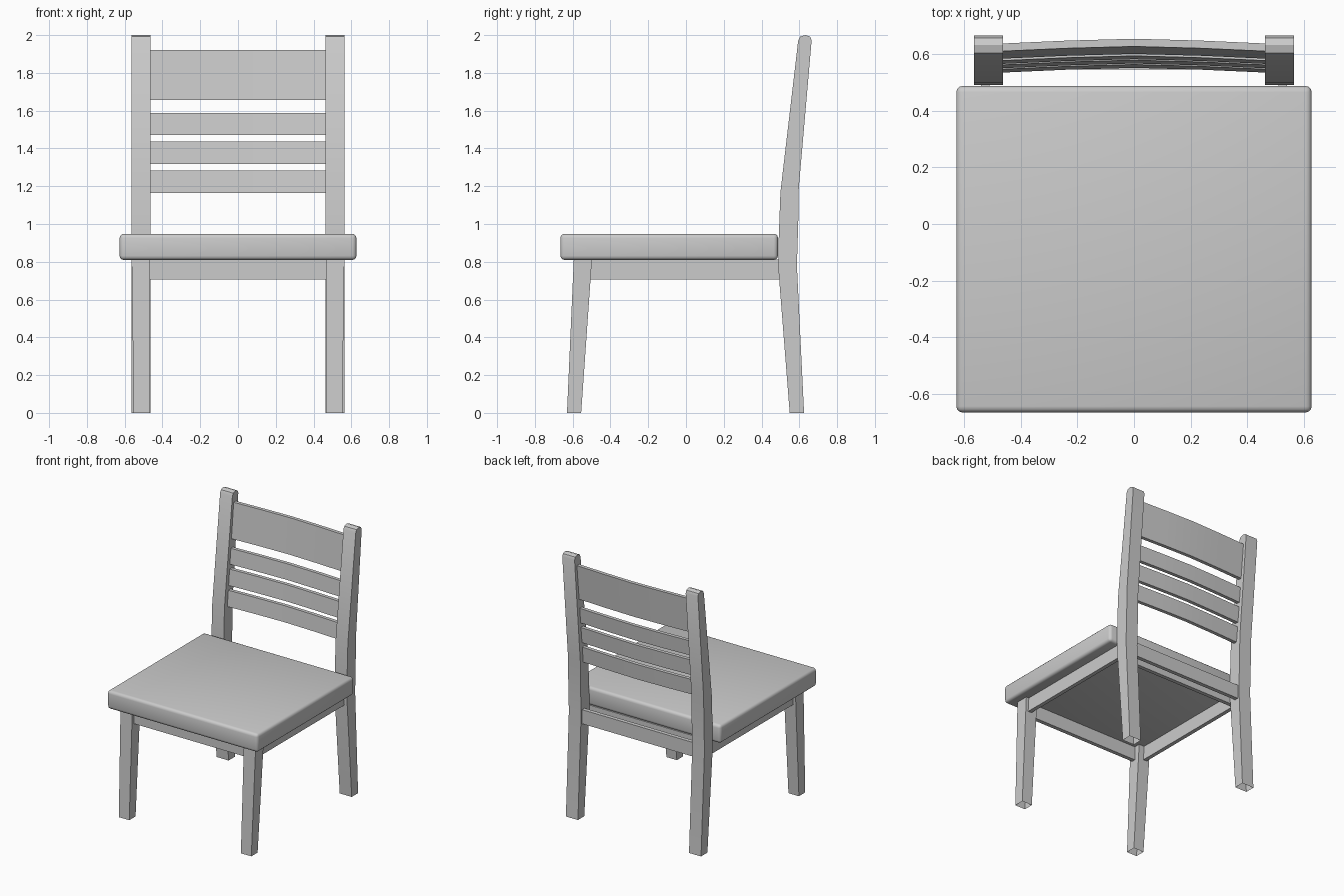
import bpy, bmesh
from mathutils import Vector

if "Cube" in bpy.data.objects:
    bpy.data.objects.remove(bpy.data.objects["Cube"])


def make_object(name, bm, mirror=False, smooth=False):
    bmesh.ops.recalc_face_normals(bm, faces=bm.faces)
    mesh = bpy.data.meshes.new(name)
    bm.to_mesh(mesh)
    bm.free()
    obj = bpy.data.objects.new(name, mesh)
    bpy.context.collection.objects.link(obj)
    if smooth:
        shade_smooth(obj)
    if mirror:
        obj.modifiers.new("Mirror", 'MIRROR').use_mirror_merge = False
    return obj


def shade_smooth(obj):
    bpy.ops.object.select_all(action='DESELECT')
    bpy.context.view_layer.objects.active = obj
    obj.select_set(True)
    bpy.ops.object.shade_smooth_by_angle()


def box(name, x, y, z, mirror=False):
    bm = bmesh.new()
    bmesh.ops.create_cube(bm, size=1)
    for v in bm.verts:
        v.co = Vector([(r[0] + r[1]) / 2 + c * (r[1] - r[0])
                       for c, r in zip(v.co, (x, y, z))])
    return make_object(name, bm, mirror)


def open_foot(bm):
    feet = [f for f in bm.faces if all(v.co.z < 0.001 for v in f.verts)]
    bmesh.ops.delete(bm, geom=feet, context='FACES_ONLY')


def leg(name, profile, x0, x1, foot_x1):
    # side profile (y, z) extruded across x, outer side tapering at the foot
    bm = bmesh.new()
    face = bm.faces.new([bm.verts.new((x0, y, z)) for y, z in profile])
    ext = bmesh.ops.extrude_face_region(bm, geom=[face], use_keep_orig=True)
    for v in ext["geom"]:
        if isinstance(v, bmesh.types.BMVert):
            v.co.x = foot_x1 if v.co.z < 0.001 else x1
    open_foot(bm)
    return make_object(name, bm, mirror=True, smooth=True)


def slat(name, z0, z1):
    # curved slat leaning with the back posts
    bm = bmesh.new()
    half, depth, bow, segs = 0.47, 0.027, 0.017, 4
    rings = []
    for i in range(segs + 1):
        t = -1 + 2 * i / segs
        ring = []
        for z, d in ((z0, 0), (z0, depth), (z1, depth), (z1, 0)):
            y = 0.534 + 0.1 * (z - 1.165) + bow * (1 - abs(t) ** 1.4) + d
            ring.append(bm.verts.new((half * t, y, z)))
        rings.append(ring)
    for a, b in zip(rings, rings[1:]):
        for k in range(4):
            bm.faces.new((a[k], a[(k + 1) % 4], b[(k + 1) % 4], b[k]))
    bm.faces.new(rings[0])
    bm.faces.new(rings[-1])
    return make_object(name, bm, smooth=True)


# Seat cushion with rounded edges
seat = box("seat", (-0.627, 0.627), (-0.665, 0.487), (0.81, 0.948))
bevel = seat.modifiers.new("Bevel", 'BEVEL')
bevel.width = 0.022
bevel.segments = 3
bpy.context.view_layer.objects.active = seat
bpy.ops.object.modifier_apply(modifier="Bevel")
shade_smooth(seat)

# Legs
leg("front_leg", [(-0.63, 0), (-0.555, 0), (-0.498, 0.812), (-0.594, 0.812)],
    0.465, 0.563, 0.552)
leg("back_leg", [(0.549, 0), (0.625, 0), (0.587, 0.78), (0.594, 1.0), (0.597, 1.19),
                 (0.665, 1.972), (0.657, 1.992), (0.632, 2.0), (0.604, 1.992),
                 (0.594, 1.972), (0.500, 1.17), (0.490, 0.90), (0.490, 0.75)],
    0.463, 0.565, 0.563)

# Aprons under the seat
box("front_apron", (-0.468, 0.468), (-0.575, -0.545), (0.706, 0.812))
box("back_apron", (-0.468, 0.468), (0.545, 0.575), (0.706, 0.812))
box("inner_back_apron", (-0.51, 0.51), (0.455, 0.485), (0.706, 0.812))
box("side_apron", (0.51, 0.54), (-0.51, 0.50), (0.706, 0.812), mirror=True)

# Back slats
for name, z0, z1 in (("top_rail", 1.657, 1.921), ("upper_slat", 1.472, 1.587),
                     ("middle_slat", 1.318, 1.437), ("lower_slat", 1.165, 1.283)):
    slat(name, z0, z1)
